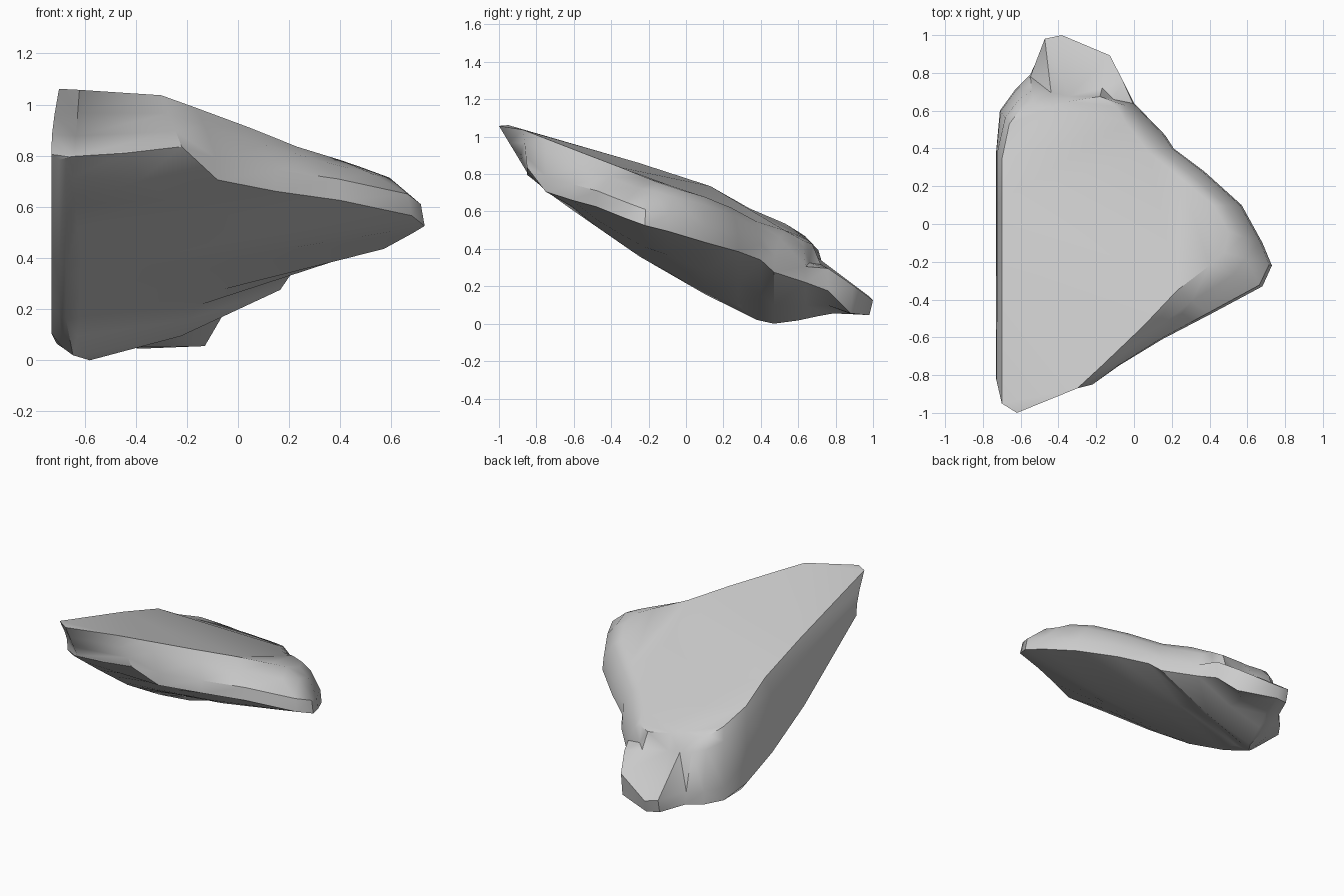
import bpy, bmesh, math
from mathutils import Vector

if "Cube" in bpy.data.objects:
    bpy.data.objects.remove(bpy.data.objects["Cube"])

# Outer lower rim of the slab, counterclockwise from the front corner
RIM = [(-.64, -.845, .805), (-.22, -.85, .84), (-.08, -.75, .71), (.15, -.61, .665),
       (.40, -.48, .63), (.68, -.33, .57), (.73, -.22, .53), (.68, -.10, .50),
       (.57, .10, .44), (.37, .28, .39), (.21, .40, .345), (.165, .47, .28),
       (0, .64, .225), (-.06, .76, .18), (-.13, .88, .06), (-.38, .98, .05),
       (-.47, .96, .06), (-.55, .79, .07), (-.63, .71, .06), (-.71, .60, .07),
       (-.73, .38, .11), (-.73, .10, .215), (-.73, -.25, .405), (-.73, -.82, .81)]
# Edge of the broad sloping top, one point for each rim point
TOP = [(-.62, -1.0), (-.30, -.87), (-.17, -.75), (.05, -.54), (.23, -.35), (.40, -.22),
       (.48, -.15), (.50, -.04), (.42, .10), (.25, .24), (.08, .38), (-.04, .53),
       (-.09, .62), (-.11, .65), (-.18, .675), (-.34, .65), (-.43, .62), (-.53, .64),
       (-.60, .61), (-.66, .53), (-.70, .34), (-.70, .13), (-.70, -.25), (-.70, -.95)]
# Profiles along the slab: y, z
KEEL = [(-.85, .80), (-.65, .64), (-.28, .38), (-.12, .29), (0, .19), (.24, .12),
        (.35, .03), (.48, -.01), (.64, .03), (.78, .06), (1.0, .05)]
CREST = [(-1.0, 1.067), (-.87, 1.065), (.13, .74), (.20, .705), (.29, .655),
         (.37, .60), (.55, .535), (.62, .49), (.70, .45)]
NOTCH = {13: .12, 14: .15, 15: .08, 16: .09}   # broken back ledge: lip heights
FRONT = (0, 1)                                 # undercut front end
LEFT = (20, 21, 22, 23)                        # upright left wall


def height(profile, y):
    y = max(profile[0][0], min(profile[-1][0], y))
    for (y0, z0), (y1, z1) in zip(profile, profile[1:]):
        if y <= y1:
            return z0 + (z1 - z0) * (y - y0) / (y1 - y0)


def top_point(x, y):
    return Vector((x, y, height(CREST, y) - .06 * (x + .7)))


def keel_point(y):
    x = -.67 + .35 * max(0, min(.2, y - .3)) + .45 * max(0, y - .5)
    return Vector((x, max(-.85, y), height(KEEL, y)))


def mix_xy(a, b, f, z):
    p = a.lerp(b, f)
    return Vector((p.x, p.y, z))


# Rings from the top edge, over the shoulder and lip, to the belly
rings = [[] for _ in range(6)]
for i, (r, t) in enumerate(zip(RIM, TOP)):
    r, t = Vector(r), top_point(*t)
    k = keel_point(r.y)
    h = t.z - r.z
    if i in NOTCH:
        shoulder = mix_xy(r, t, .78 + .14 * (i % 2), t.z - .11)
        lip = mix_xy(r, t, 0 if i == 13 else -.06, r.z + NOTCH[i])
    elif i in FRONT:
        shoulder, lip = r.lerp(t, .65), r.lerp(t, .3)
    elif i in LEFT:
        f = .4 if i == 23 else .15
        shoulder = mix_xy(r, t, f, t.z - (.4 if i == 23 else .22) * h)
        lip = mix_xy(r, t, f / 5, r.z + .3 * h)
    else:
        shoulder = mix_xy(r, t, .55, t.z - (.25 if i < 6 else .18) * h)
        lip = mix_xy(r, t, .06, r.z + min(.085, .4 * h))
    # The underside bulges least below the right-hand flank
    bulge = .06 if 7 <= i <= 10 else .13
    belly = r.lerp(k, .5) - Vector((0, 0, bulge * max(0, r.z - k.z)))
    for ring, p in zip(rings, (t, shoulder, lip, r, belly, r.lerp(k, .96))):
        ring.append(p)

lowest = min(p.z for ring in rings for p in ring)
bm = bmesh.new()
loops = [[bm.verts.new(p - Vector((0, 0, lowest))) for p in ring] for ring in rings]
n = len(RIM)
for a, b in zip(loops, loops[1:]):
    for i in range(n):
        j = (i + 1) % n
        bm.faces.new((a[i], b[i], b[j], a[j]))

# Close the top face and the narrow keel strip
bm.faces.new(loops[0])
bm.faces.new(loops[-1][::-1])
bmesh.ops.triangulate(bm, faces=bm.faces[:])
bmesh.ops.recalc_face_normals(bm, faces=bm.faces[:])

mesh = bpy.data.meshes.new("rock_slab")
bm.to_mesh(mesh)
bm.free()
rock = bpy.data.objects.new("rock_slab", mesh)
bpy.context.collection.objects.link(rock)

stone = bpy.data.materials.new("stone_grey")
stone.diffuse_color = (.6, .6, .6, 1)
stone.use_nodes = True
stone.node_tree.nodes["Principled BSDF"].inputs["Base Color"].default_value = stone.diffuse_color
mesh.materials.append(stone)

bpy.context.view_layer.objects.active = rock
rock.select_set(True)
bpy.ops.object.shade_smooth_by_angle(angle=math.radians(40))
